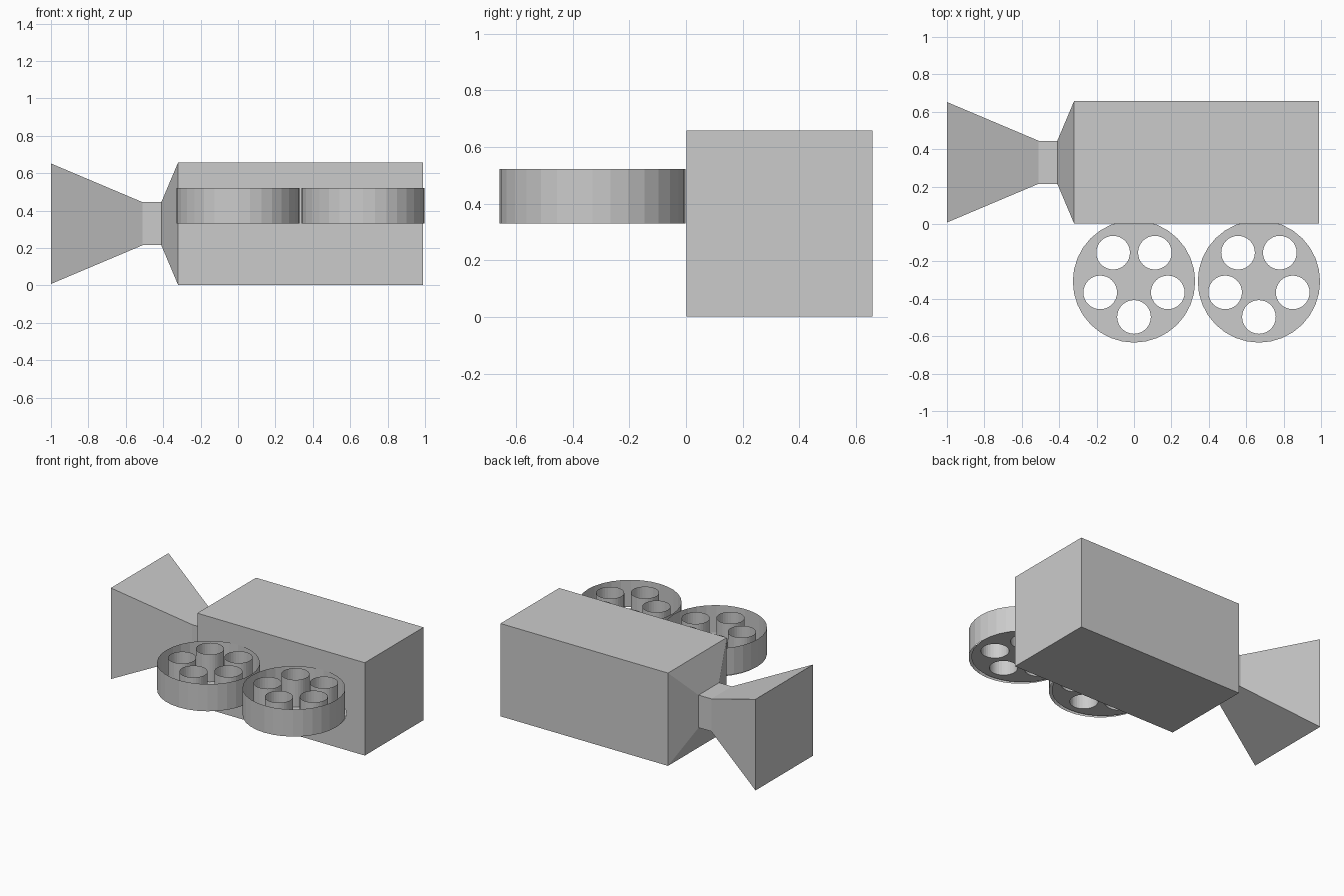
import bpy, bmesh
from math import sin, cos, pi

if "Cube" in bpy.data.objects:
    bpy.data.objects.remove(bpy.data.objects["Cube"])

def make_object(name, bm):
    bmesh.ops.recalc_face_normals(bm, faces=bm.faces)
    me = bpy.data.meshes.new(name)
    bm.to_mesh(me)
    bm.free()
    ob = bpy.data.objects.new(name, me)
    bpy.context.collection.objects.link(ob)
    return ob

def ring(bm, cx, cy, r, z, n):
    return [bm.verts.new((cx + r * sin(2 * pi * i / n), cy + r * cos(2 * pi * i / n), z)) for i in range(n)]

def loop_edges(bm, vs):
    return [bm.edges.new((vs[i], vs[(i + 1) % len(vs)])) for i in range(len(vs))]

def tube(bm, cx, cy, r, z0, z1, n):
    a, b = ring(bm, cx, cy, r, z0, n), ring(bm, cx, cy, r, z1, n)
    for i in range(n):
        j = (i + 1) % n
        bm.faces.new((a[i], a[j], b[j], b[i]))

# camera body, neck and lens hood: square sections along x
C = 0.33
bm = bmesh.new()
prev = None
for x, h in [(0.99, 0.328), (-0.32, 0.328), (-0.41, 0.115), (-0.51, 0.115), (-1.0, 0.322)]:
    sec = [bm.verts.new((x, C + a * h, C + b * h)) for a, b in ((-1, -1), (1, -1), (1, 1), (-1, 1))]
    if prev:
        for i in range(4):
            j = (i + 1) % 4
            bm.faces.new((prev[i], prev[j], sec[j], sec[i]))
    else:
        bm.faces.new(sec)
    prev = sec
bm.faces.new(prev)
make_object("camera_body_and_hood", bm)

# film reels: perforated floor, open rim and five open tubes
Z0, Z1 = 0.33, 0.522
for name, cx in (("rear_reel", 0.0), ("front_reel", 0.668)):
    cy, rim_y = -0.307, -0.33
    holes = [(cx + 0.19 * sin(pi + 2 * pi * k / 5), cy + 0.19 * cos(pi + 2 * pi * k / 5)) for k in range(5)]
    bm = bmesh.new()
    edges = loop_edges(bm, ring(bm, cx, cy, 0.327, Z0, 32))
    for hx, hy in holes:
        edges += loop_edges(bm, ring(bm, hx, hy, 0.09, Z0, 32))
    bmesh.ops.triangle_fill(bm, edges=edges, use_beauty=True, use_dissolve=False, normal=(0, 0, -1))
    make_object(name + "_floor", bm)
    bm = bmesh.new()
    tube(bm, cx, rim_y, 0.329, Z0, Z1, 32)
    make_object(name + "_rim", bm)
    bm = bmesh.new()
    for hx, hy in holes:
        tube(bm, hx, hy, 0.09, Z0, Z1, 32)
    make_object(name + "_tubes", bm)
